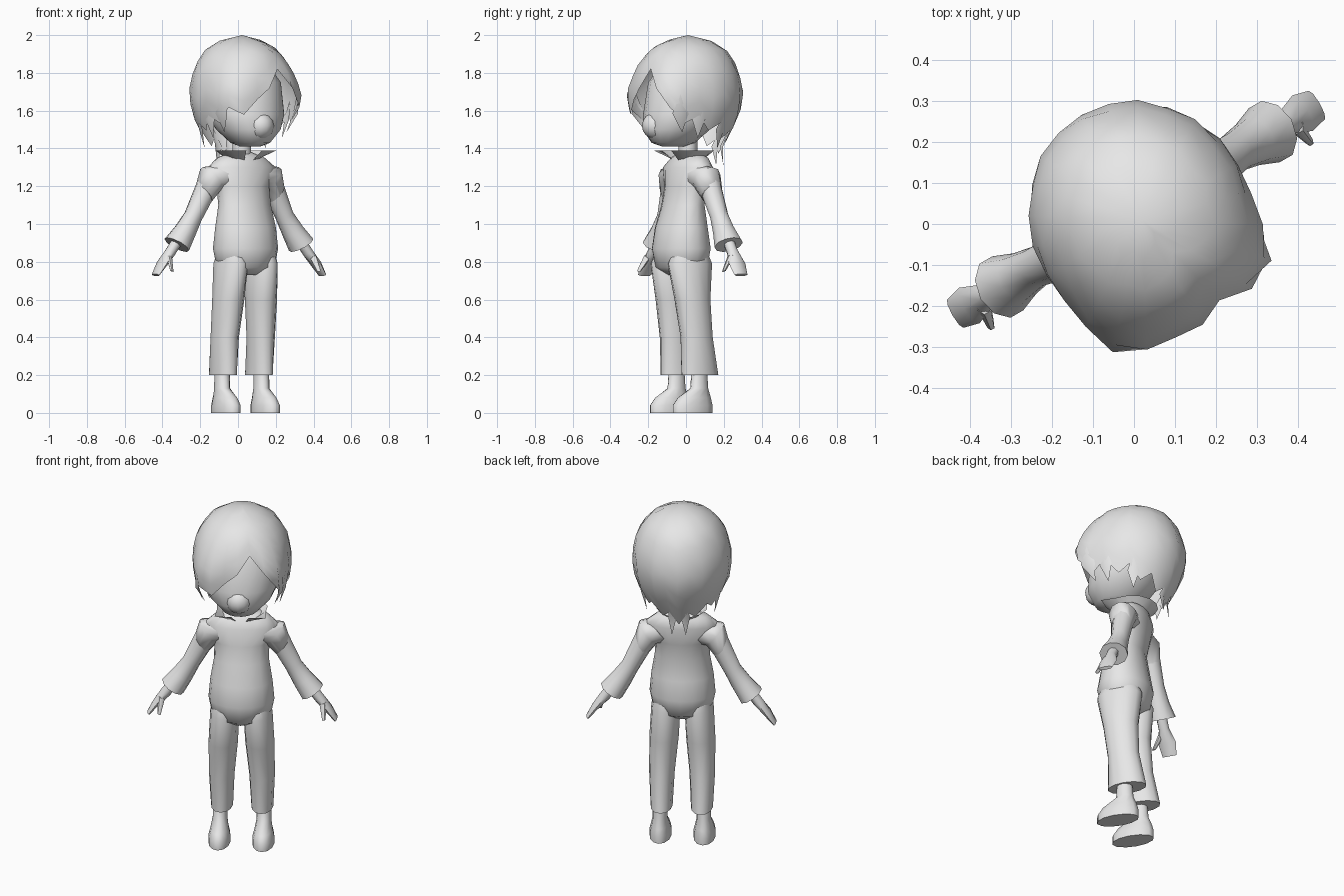
import bpy, bmesh, math
from mathutils import Matrix, Vector

default_cube = bpy.data.objects.get("Cube")
if default_cube:
    bpy.data.objects.remove(default_cube)

# One plain material
colour = (.8, .8, .8, 1)
grey = bpy.data.materials.new("plain_grey")
grey.use_nodes = True
grey.diffuse_color = colour
grey.node_tree.nodes["Principled BSDF"].inputs["Base Color"].default_value = colour

# The figure is turned toward its left
POSE = Matrix.Translation((.02, .01, 0)) @ Matrix.Rotation(math.radians(30), 4, "Z")


def finish(name, bm):
    """Turn the finished part to the pose and shade it smooth."""
    bmesh.ops.recalc_face_normals(bm, faces=bm.faces)
    bm.transform(POSE)
    mesh = bpy.data.meshes.new(name)
    bm.to_mesh(mesh)
    bm.free()
    mesh.materials.append(grey)
    part = bpy.data.objects.new(name, mesh)
    bpy.context.collection.objects.link(part)
    bpy.ops.object.select_all(action="DESELECT")
    part.select_set(True)
    bpy.context.view_layer.objects.active = part
    bpy.ops.object.shade_smooth_by_angle(angle=math.radians(60))


def bridge(bm, lower, upper, closed=True):
    count = len(lower)
    for i in range(count if closed else count - 1):
        j = (i + 1) % count
        bm.faces.new((lower[i], lower[j], upper[j], upper[i]))


def loft(name, rings, sides=12, mirror=1, x=0, tilt=0):
    """Rings are (shift across, depth, height, radius across, radius in depth)."""
    bm = bmesh.new()
    across = Vector((math.cos(tilt), 0, math.sin(tilt)))
    loops = []
    for shift, depth, height, wide, deep in rings:
        loop = []
        for i in range(sides):
            angle = math.tau * i / sides
            point = Vector((x + shift, depth + deep * math.sin(angle), height))
            point += across * wide * math.cos(angle)
            point.x *= mirror
            loop.append(bm.verts.new(point))
        loops.append(loop)
    for lower, upper in zip(loops, loops[1:]):
        bridge(bm, lower, upper)
    bm.faces.new(loops[0])
    bm.faces.new(loops[-1])
    finish(name, bm)


def interpolate(table, height):
    for (top, r_top), (low, r_low) in zip(table, table[1:]):
        if height >= low:
            return r_top + (r_low - r_top) * (top - height) / (top - low)
    return table[-1][1]


# Torso with hips, waist and sloping shoulders
loft("torso", [
    (0, -.04, .73, .06, .07), (0, -.04, .77, .16, .13), (0, -.04, .87, .18, .15),
    (0, -.04, .98, .17, .13), (0, -.03, 1.1, .15, .1), (0, -.01, 1.2, .15, .1),
    (0, 0, 1.3, .2, .1), (0, .01, 1.35, .14, .08), (0, .01, 1.38, .06, .05)], sides=16)
loft("neck", [(0, 0, 1.3, .05, .05), (0, 0, 1.5, .05, .05)])

# Limbs, one per side
for side, mirror in (("left", 1), ("right", -1)):
    loft(side + "_trouser_leg", [
        (-.02, -.04, .86, .06, .1), (-.02, -.04, .79, .08, .13), (-.01, -.03, .6, .08, .1),
        (0, -.01, .4, .07, .09), (0, .01, .2, .06, .11)], mirror=mirror, x=.11)
    loft(side + "_shoe", [
        (0, -.04, 0, .06, .12), (0, -.04, .04, .06, .12), (0, -.03, .08, .05, .1),
        (0, 0, .13, .04, .05), (0, 0, .25, .04, .04)], mirror=mirror, x=.12)

    # Shoulder, straight sleeve and a flared cuff
    loft(side + "_shoulder", [
        (-.07, 0, 1.25, .08, .08), (0, .01, 1.24, .08, .08), (.04, .02, 1.16, .06, .06)],
        sides=10, mirror=mirror, x=.18, tilt=math.radians(50))
    loft(side + "_sleeve", [
        (-.05, .02, 1.2, .06, .06), (.03, .03, 1.04, .05, .05), (.08, .03, .96, .06, .06),
        (.13, .03, .89, .07, .08)], sides=10, mirror=mirror, x=.25, tilt=math.radians(33))

    # Mitten hand and forward thumb
    loft(side + "_hand", [
        (-.1, .03, .92, .03, .03), (-.05, .03, .85, .03, .03), (0, .03, .79, .02, .05),
        (.04, .03, .73, .01, .04)], sides=8, mirror=mirror, x=.47, tilt=math.radians(35))
    loft(side + "_thumb", [(0, .01, .83, .02, .02), (.01, -.04, .75, .01, .01)],
         sides=6, mirror=mirror, x=.44, tilt=math.radians(20))

# Head with a narrow jaw and a soft muzzle
loft("head", [
    (0, -.09, 1.41, .05, .06), (0, -.09, 1.43, .1, .12), (0, -.07, 1.5, .17, .18),
    (0, -.04, 1.58, .21, .2), (0, 0, 1.75, .21, .21), (0, 0, 1.9, .1, .1)], sides=18)
bm = bmesh.new()
bmesh.ops.create_uvsphere(bm, u_segments=12, v_segments=8, radius=.07,
                          matrix=Matrix.Translation((0, -.2, 1.52)))
finish("muzzle", bm)

# Shirt collar, flared outward with two front points
bm = bmesh.new()
base, edge = [], []
steps = 12
for i in range(steps + 1):
    angle = math.radians(20) + math.radians(320) * i / steps
    outward = Vector((math.sin(angle), -math.cos(angle), 0))
    reach = .19 if i in (1, steps - 1) else .14
    base.append(bm.verts.new(outward * .08 + Vector((0, 0, 1.34))))
    edge.append(bm.verts.new(outward * reach + Vector((0, 0, 1.39))))
bridge(bm, base, edge, closed=False)
finish("collar", bm)

# Hair cap: height against relative radius
PROFILE = [(2, 0), (1.97, .42), (1.92, .7), (1.83, .9), (1.7, 1), (1.58, .94),
           (1.48, .76), (1.4, .62), (1.3, .6)]
COLUMNS = 24
ROWS = 8


def hair_point(angle, height, swell=1.0):
    """A point on the cap, which flares at both front corners."""
    front = math.acos(math.cos(angle))
    corner = math.exp(-((front - .73) / .3) ** 2)
    flare = corner * max(0, min(1, (1.9 - height) * 5)) / 6
    radius = swell * interpolate(PROFILE, height) * (1 + flare)
    return Vector((.275 * radius * math.sin(angle), -.3 * radius * math.cos(angle), height))


def rim_height(column):
    """Jagged rim falling toward the back, with a parting above the face."""
    parting = abs(column - 1)
    if parting < 2:
        return 1.82 - parting / 10
    from_front = min(column, COLUMNS - column) / COLUMNS
    zigzag = .03 if column % 2 else -.03
    return 1.65 - from_front / 2 + zigzag


bm = bmesh.new()
crown = bm.verts.new((0, 0, 2))
rows = []
for row in range(1, ROWS + 1):
    drop = (row / ROWS) ** 1.4
    rows.append([bm.verts.new(hair_point(math.tau * column / COLUMNS,
                                         2 - drop * (2 - rim_height(column))))
                 for column in range(COLUMNS)])
for column in range(COLUMNS):
    bm.faces.new((crown, rows[0][column], rows[0][column - 1]))
for upper, lower in zip(rows, rows[1:]):
    bridge(bm, upper, lower)
finish("hair", bm)

# Loose pointed locks on both sides and at the nape, lower toward the back
for side, mirror in (("left", 1), ("right", -1)):
    for name, degrees, swell in (("temple", 55, 1), ("cheek", 75, 1.1),
                                 ("ear", 110, 1.15), ("nape", 168, 1.1)):
        angle = mirror * math.radians(degrees)
        end = 1.57 - degrees / 650
        root, middle, half = end + .2, end + .1, math.radians(8)
        bm = bmesh.new()
        top = bm.verts.new(hair_point(angle, root, .96))
        ridge = bm.verts.new(hair_point(angle, middle, 1.03))
        tip = bm.verts.new(hair_point(angle, end, swell))
        for turn in (-half, half):
            corner = bm.verts.new(hair_point(angle + turn, middle, .99))
            bm.faces.new((top, corner, ridge))
            bm.faces.new((corner, tip, ridge))
        finish(side + "_" + name + "_lock", bm)
